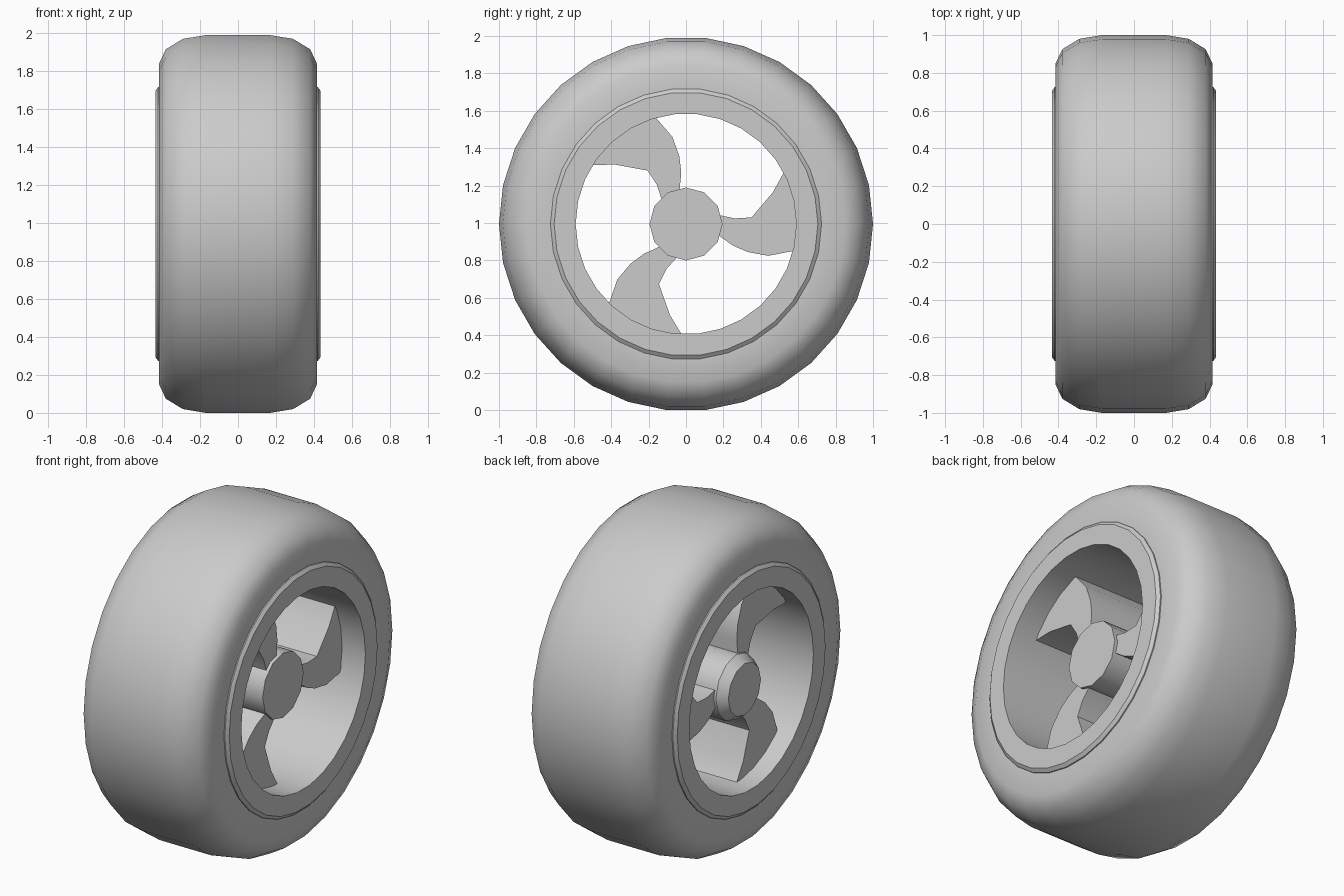
import bpy, math

if "Cube" in bpy.data.objects:
    bpy.data.objects.remove(bpy.data.objects["Cube"])

CZ = math.cos(math.radians(6))  # axle height, wheel rests on a flat of the 30-gon


def make(name, verts, faces, angle):
    me = bpy.data.meshes.new(name)
    me.from_pydata(verts, [], faces)
    me.update()
    ob = bpy.data.objects.new(name, me)
    bpy.context.collection.objects.link(ob)
    ob.location = (0, 0, CZ)
    bpy.ops.object.select_all(action='DESELECT')
    ob.select_set(True)
    bpy.context.view_layer.objects.active = ob
    bpy.ops.object.mode_set(mode='EDIT')
    bpy.ops.mesh.select_all(action='SELECT')
    bpy.ops.mesh.normals_make_consistent(inside=False)
    bpy.ops.object.mode_set(mode='OBJECT')
    bpy.ops.object.shade_smooth_by_angle(angle=math.radians(angle))
    return ob


def lathe(name, profile, n, angle, closed=False, caps=False):
    """Spin an (x, radius) profile around the x axis."""
    verts, faces = [], []
    for x, r in profile:
        for k in range(n):
            a = 2 * math.pi * k / n
            verts.append((x, r * math.cos(a), r * math.sin(a)))
    m = len(profile)
    for i in range(m if closed else m - 1):
        j = (i + 1) % m
        for k in range(n):
            l = (k + 1) % n
            faces.append((i * n + k, i * n + l, j * n + l, j * n + k))
    if caps:
        faces.append(tuple(range(n)))
        faces.append(tuple((m - 1) * n + k for k in range(n)))
    return make(name, verts, faces, angle)


def mirrored(half):
    return half + [(-x, r) for x, r in reversed(half)]


# Tyre with rounded shoulders
lathe("tyre", mirrored([(0.413, 0.71), (0.415, 0.85), (0.38, 0.925),
                        (0.29, 0.98), (0.17, 1.0)]), 30, 40, closed=True)

# Rim barrel with chamfered lips
lathe("rim", mirrored([(0.41, 0.725), (0.42, 0.725), (0.435, 0.705),
                       (0.435, 0.59)]), 30, 30, closed=True)

# Hub, with a chamfered cap on one end
lathe("hub", [(0.30, 0.195), (-0.335, 0.195), (-0.39, 0.155)], 12, 32, caps=True)

# Three swept blade spokes, from hub to rim
outline = [(0.16, 0.05), (0.19, 0.045), (0.26, 0.03), (0.35, 0.035), (0.465, 0.17),
           (0.52, 0.27), (0.535, 0.31), (0.61, 0.0), (0.60, -0.14), (0.57, -0.145),
           (0.44, -0.17), (0.33, -0.15), (0.25, -0.115), (0.18, -0.065), (0.15, -0.05)]
n = len(outline)
for s in range(3):
    a = math.radians(120 * s)
    c, d = math.cos(a), math.sin(a)
    verts = [(x, y * c - z * d, y * d + z * c) for x in (0.28, -0.32) for y, z in outline]
    faces = [tuple(range(n)), tuple(range(n, 2 * n))]
    faces += [(i, (i + 1) % n, n + (i + 1) % n, n + i) for i in range(n)]
    make(f"spoke_{s + 1}", verts, faces, 40)
